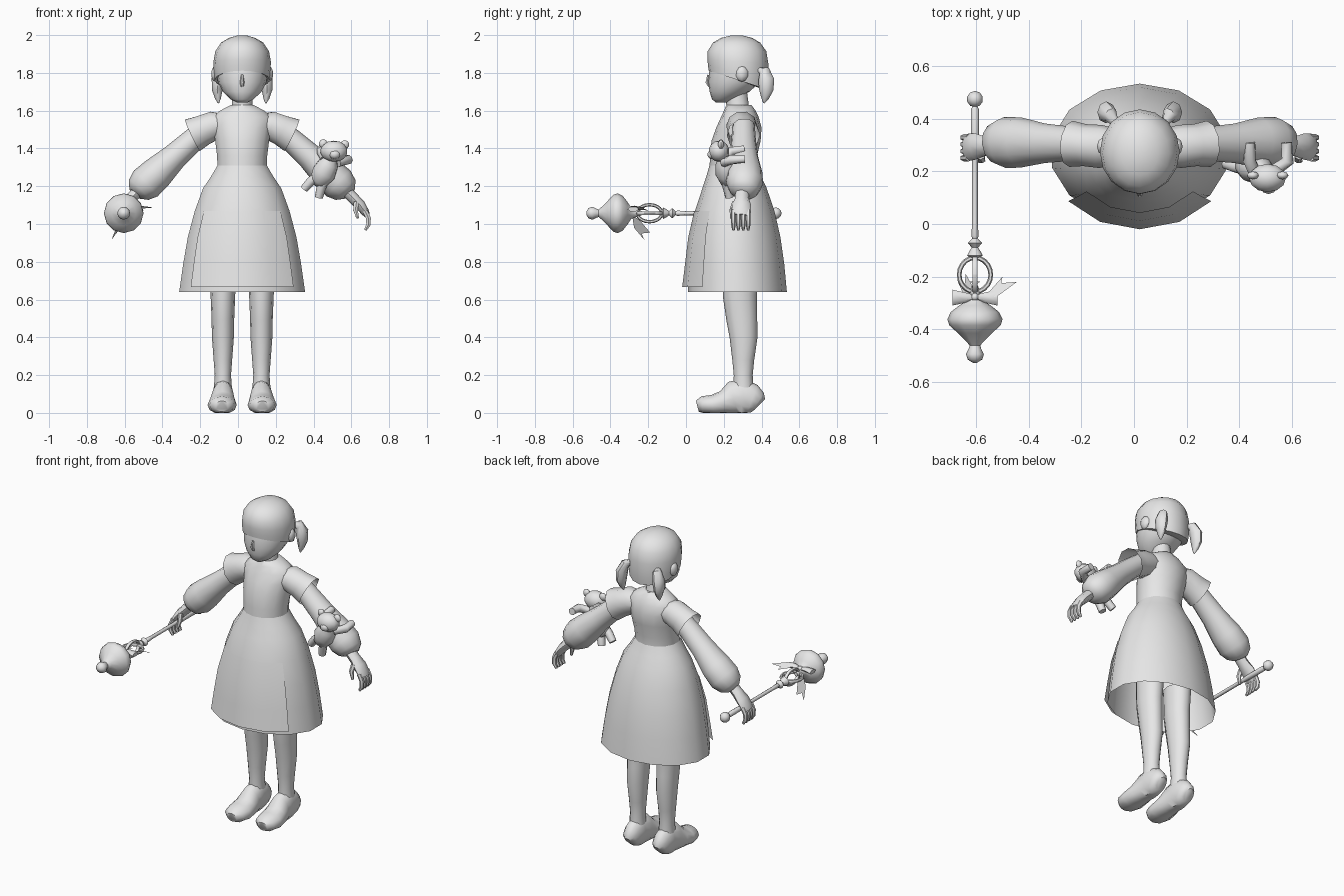
import bpy, bmesh, math
from mathutils import Vector

CX = 0.022  # centre line of the body
mat = bpy.data.materials.new("light grey")
mat.diffuse_color = (0.8, 0.8, 0.8, 1)


def finish(name, bm, angle=50):
    bmesh.ops.recalc_face_normals(bm, faces=bm.faces)
    me = bpy.data.meshes.new(name)
    bm.to_mesh(me)
    bm.free()
    ob = bpy.data.objects.new(name, me)
    bpy.context.collection.objects.link(ob)
    me.materials.append(mat)
    bpy.ops.object.select_all(action='DESELECT')
    ob.select_set(True)
    bpy.context.view_layer.objects.active = ob
    bpy.ops.object.shade_smooth_by_angle(angle=math.radians(angle))
    return ob


def skin(name, rings, closed=True, caps=(True, True), angle=50):
    """Join rows of points with quads."""
    bm = bmesh.new()
    rows = [[bm.verts.new(p) for p in r] for r in rings]
    n = len(rows[0])
    for r, q in zip(rows, rows[1:]):
        for i in range(n if closed else n - 1):
            j = (i + 1) % n
            bm.faces.new((r[i], r[j], q[j], q[i]))
    if closed and caps[0]:
        bm.faces.new(rows[0])
    if closed and caps[1]:
        bm.faces.new(rows[-1])
    return finish(name, bm, angle)


def stack(name, rows, n=14, caps=(True, True), span=None, angle=50):
    """Horizontal ellipses (z, y centre, x radius, y radius, tilt); angle 0 is the front."""
    if span is None:
        angs = [2 * math.pi * i / n for i in range(n)]
    else:
        angs = [2 * math.pi * i / n for i in range(-span, span + 1)]
    rings = [[(CX + rx * math.sin(a), yc - ry * math.cos(a), z + t * math.cos(a)) for a in angs]
             for z, yc, rx, ry, t in rows]
    return skin(name, rings, span is None, caps, angle)


def loft(name, pts, ref=(0, 1, 0), n=10, caps=(True, True), floor=None):
    """Tube through (x, y, z, radius along ref, other radius)."""
    ps = [Vector(p[:3]) for p in pts]
    rings = []
    for i, p in enumerate(pts):
        t = (ps[min(i + 1, len(ps) - 1)] - ps[max(i - 1, 0)]).normalized()
        u = Vector(ref)
        u = (u - t * u.dot(t)).normalized()
        v = t.cross(u)
        ring = []
        for k in range(n):
            a = 2 * math.pi * k / n
            c = ps[i] + u * p[3] * math.cos(a) + v * p[4] * math.sin(a)
            if floor is not None:
                c.z = max(c.z, floor)
            ring.append(c)
        rings.append(ring)
    return skin(name, rings, True, caps)


def ball(name, c, r, seg=12):
    bm = bmesh.new()
    bmesh.ops.create_uvsphere(bm, u_segments=seg, v_segments=seg // 2 + 1, radius=1)
    for v in bm.verts:
        v.co = Vector((c[0] + v.co.x * r[0], c[1] + v.co.y * r[1], c[2] + v.co.z * r[2]))
    return finish(name, bm)


def plate(name, pts):
    bm = bmesh.new()
    bm.faces.new([bm.verts.new(p) for p in pts])
    return finish(name, bm)


# head, hair cap and nose
stack("face", [(1.642, .19, .025, .03, 0), (1.66, .20, .06, .062, 0), (1.70, .23, .102, .105, 0),
               (1.75, .255, .128, .137, 0), (1.80, .265, .136, .143, 0), (1.86, .27, .135, .14, 0)], 16)
stack("hair", [(1.765, .275, .12, .125, .05), (1.762, .275, .146, .155, .05), (1.80, .276, .15, .16, .04),
               (1.86, .275, .152, .161, .01), (1.915, .27, .142, .155, 0), (1.96, .268, .112, .125, 0),
               (1.985, .268, .07, .083, 0), (1.998, .268, .025, .03, 0)], 16)
loft("nose", [(CX, .118, 1.79, .006, .006), (CX, .112, 1.75, .012, .01), (CX, .122, 1.728, .008, .006)],
     (1, 0, 0), 6)

# torso, neck and skirt
stack("neck", [(1.56, .285, .07, .07, 0), (1.61, .275, .056, .06, 0), (1.70, .265, .052, .058, 0)], 12)
stack("bodice", [(1.30, .25, .134, .126, 0), (1.36, .252, .136, .124, 0), (1.44, .265, .146, .13, 0),
                 (1.51, .28, .158, .12, 0), (1.565, .285, .165, .10, 0), (1.60, .285, .12, .084, 0),
                 (1.63, .28, .062, .066, 0)], 14)
stack("skirt", [(1.31, .25, .134, .126, 0), (1.25, .253, .17, .146, 0), (1.19, .257, .212, .17, 0),
                (1.07, .258, .257, .21, 0), (.93, .262, .295, .238, 0), (.79, .267, .32, .253, 0),
                (.64, .272, .342, .262, 0)], 14, (False, False))
stack("apron_panel", [(1.07, .257, .259, .213, 0), (.93, .258, .302, .246, 0), (.79, .261, .328, .266, 0),
                      (.667, .264, .348, .284, 0)], 14, span=2)

for s, side in ((-1, "left"), (1, "right")):
    def X(v):
        return CX + s * v

    # pigtails, ties and ears
    loft(side + "_pigtail", [(X(.095), .385, 1.815, .016, .016), (X(.112), .415, 1.81, .03, .026),
                             (X(.128), .425, 1.765, .042, .034), (X(.132), .425, 1.71, .038, .028),
                             (X(.128), .418, 1.665, .02, .016), (X(.125), .412, 1.64, .004, .004)], n=8)
    ball(side + "_hair_tie", (X(.09), .385, 1.81), (.022, .022, .026), 8)
    ball(side + "_ear", (X(.142), .295, 1.795), (.022, .034, .042), 8)

    # short outer sleeve
    loft(side + "_cap_sleeve", [(X(.09), .29, 1.525, .07, .06), (X(.15), .295, 1.52, .082, .08),
                                (X(.21), .30, 1.495, .08, .085), (X(.262), .305, 1.47, .088, .096)],
         caps=(True, False))
    # puffed long sleeve
    loft(side + "_puff_sleeve", [(X(.17), .305, 1.515, .06, .06), (X(.26), .305, 1.445, .065, .062),
                                 (X(.36), .307, 1.355, .075, .07), (X(.45), .31, 1.27, .095, .088),
                                 (X(.51), .31, 1.215, .098, .093), (X(.548), .305, 1.18, .078, .074),
                                 (X(.565), .30, 1.16, .046, .042)], n=12)
    # hand with curled fingers and thumb
    loft(side + "_hand", [(X(.55), .298, 1.175, .036, .03), (X(.59), .296, 1.135, .037, .03),
                          (X(.625), .295, 1.10, .05, .028), (X(.65), .292, 1.065, .052, .022),
                          (X(.662), .29, 1.045, .045, .016)], n=8)
    for k in range(4):
        y = .251 + .026 * k
        loft(side + "_finger", [(X(.65), y, 1.07, .013, .015), (X(.669), y, 1.03, .013, .015),
                                (X(.668), y, .995, .012, .013), (X(.652), y, .968, .007, .008)], n=6)
    loft(side + "_thumb", [(X(.605), .26, 1.115, .016, .016), (X(.60), .245, 1.075, .014, .014),
                           (X(.612), .24, 1.03, .008, .008)], n=6)

    # leg and shoe
    L = .102
    loft(side + "_leg", [(X(L), .29, .78, .072, .095), (X(L), .285, .62, .065, .09),
                         (X(L), .295, .50, .06, .082), (X(L), .305, .40, .058, .074),
                         (X(L), .303, .28, .049, .058), (X(L), .303, .20, .043, .05),
                         (X(L), .305, .10, .05, .055)], (1, 0, 0), 12)
    loft(side + "_shoe", [(X(L + .005), .06, .035, .035, .03), (X(L + .005), .085, .042, .065, .046),
                          (X(L + .004), .14, .042, .077, .053), (X(L + .002), .20, .055, .071, .063),
                          (X(L), .25, .078, .06, .09), (X(L), .30, .085, .056, .098),
                          (X(L), .35, .07, .054, .083), (X(L), .38, .055, .045, .06),
                          (X(L), .39, .045, .025, .04)], (1, 0, 0), 12, floor=0)

# wand: turned shaft, ring cage and bulb
WX, WZ = -.605, 1.057


def turned(name, prof, n=10):
    loft(name, [(WX, y, WZ, r, r) for y, r in prof], (1, 0, 0), n)


ball("wand_end_ball", (WX, .475, WZ), (.031, .031, .031), 10)
turned("wand_shaft", [(.45, .008), (.435, .016), (.30, .015), (.24, .011), (.0, .011), (-.045, .014),
                      (-.055, .01), (-.072, .027), (-.09, .012), (-.105, .022), (-.12, .03), (-.132, .01)], 8)
turned("wand_bulb", [(-.235, .012), (-.265, .02), (-.29, .03), (-.31, .06), (-.335, .092), (-.362, .105),
                     (-.385, .098), (-.415, .065), (-.445, .035), (-.462, .02), (-.475, .024),
                     (-.495, .034), (-.515, .028), (-.528, .008)], 12)
for name, rad, vertical in (("wand_ring", .06, False), ("wand_cross_ring", .045, True)):
    rings = []
    for i in range(21):
        a = 2 * math.pi * i / 20
        ring = []
        for k in range(6):
            b = 2 * math.pi * k / 6
            e = .009 * math.cos(b)
            h = .011 * math.sin(b)
            w, l = (rad + e) * math.cos(a), -.193 + (.065 + e) * math.sin(a)
            ring.append((WX + h, l, WZ + w) if vertical else (WX + w, l, WZ + h))
        rings.append(ring)
    skin(name, rings, caps=(False, False))
plate("wand_star", [(WX + r * math.sin(math.pi * i / 5), -.225 + r * math.cos(math.pi * i / 5), WZ + .02)
                    for i in range(10) for r in [(.022, .009)[i % 2]]])

# bow and ribbon tails
for s in (-1, 1):
    loft("bow_loop", [(WX, -.278, WZ + .02, .008, .008), (WX + s * .04, -.28, WZ + .025, .02, .014),
                      (WX + s * .085, -.28, WZ + .022, .03, .014)], n=6)
ball("bow_knot", (WX, -.278, WZ + .02), (.018, .016, .016), 8)
plate("ribbon_tail", [(WX + .03, -.285, WZ + .02), (-.50, -.20, WZ + .015), (-.505, -.225, WZ + .025),
                      (-.445, -.22, WZ + .03), (-.52, -.275, WZ + .04)])
plate("ribbon_tail", [(WX - .01, -.285, WZ - .01), (-.645, -.275, .98), (-.67, -.22, .915),
                      (-.645, -.235, .95), (-.64, -.19, .955), (-.61, -.245, 1.02)])

# toy bear clinging to the sleeve
ball("bear_head", (.508, .175, 1.385), (.072, .055, .056))
ball("bear_snout", (.512, .135, 1.368), (.03, .022, .024), 8)
for x, z in ((.452, 1.425), (.565, 1.42)):
    ball("bear_ear", (x, .185, z), (.024, .016, .024), 8)
loft("bear_body", [(.495, .195, 1.36, .03, .03), (.48, .205, 1.32, .05, .055), (.455, .215, 1.27, .06, .066),
                   (.425, .225, 1.225, .045, .05), (.41, .23, 1.205, .015, .02)])
for name, path in (("bear_arm", ((.46, .19, 1.345), (.44, .24, 1.385), (.44, .31, 1.395))),
                   ("bear_arm", ((.53, .20, 1.325), (.585, .24, 1.34), (.58, .31, 1.345))),
                   ("bear_leg", ((.42, .21, 1.255), (.385, .22, 1.225), (.35, .23, 1.185))),
                   ("bear_leg", ((.455, .21, 1.225), (.44, .22, 1.19), (.428, .23, 1.14)))):
    loft(name, [(*p, r, r) for p, r in zip(path, (.024, .025, .022))], (.3, .2, 1), 8)
